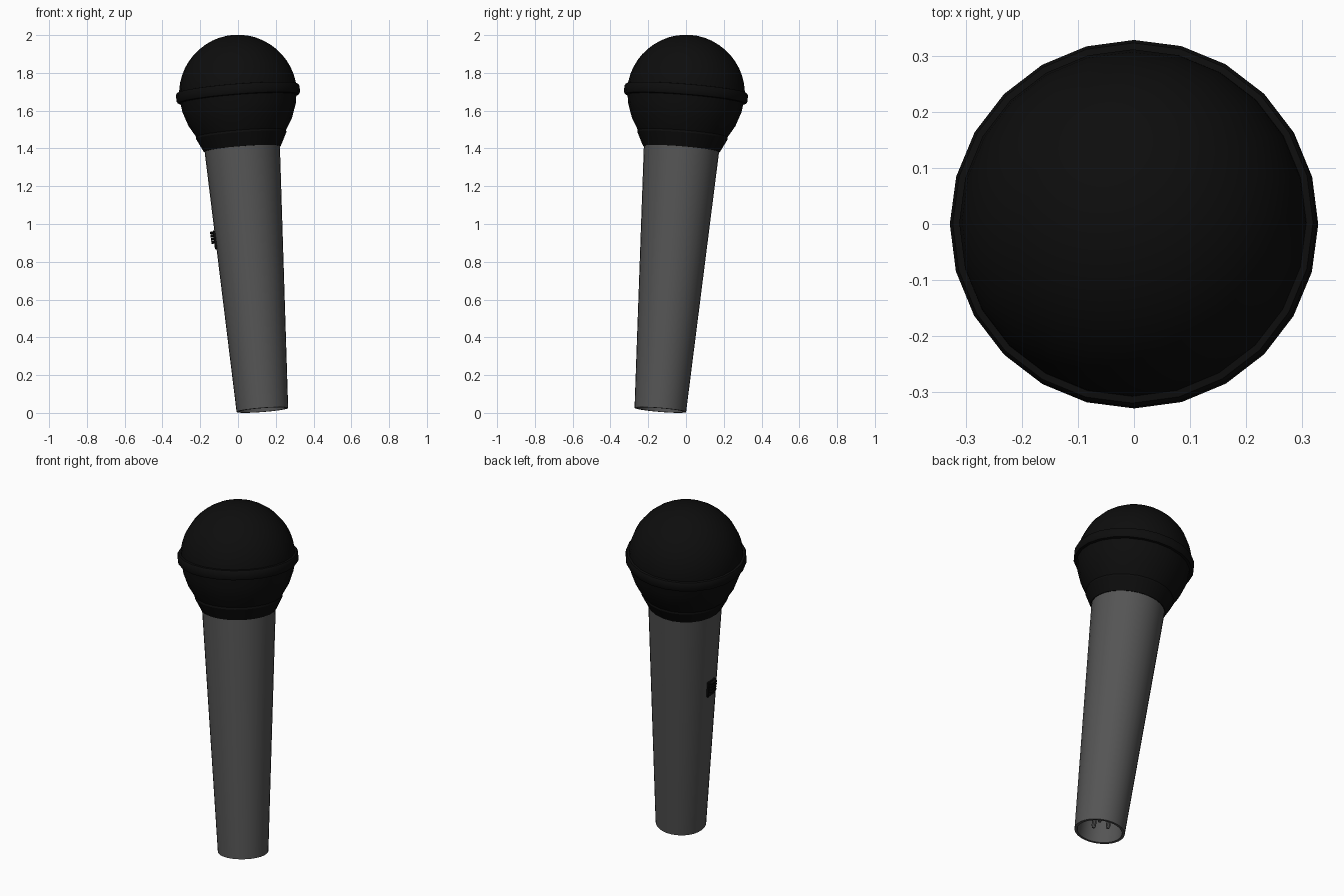
import bpy, bmesh
from math import sin, cos, pi, radians
from mathutils import Vector, Matrix

cube = bpy.data.objects.get("Cube")
if cube:
    bpy.data.objects.remove(cube, do_unlink=True)

# Tilted frame: local z runs up the axis of the microphone from its base
AXIS = Vector((-0.077, 0.081, 1)).normalized()
TILT = Vector((0, 0, 1)).rotation_difference(AXIS).to_matrix().to_4x4()
FRAME = Matrix.Translation((0.129, -0.136, 0.0154)) @ TILT


def material(name, value, rough):
    mat = bpy.data.materials.new(name)
    mat.use_nodes = True
    color = (value, value, value, 1)
    mat.diffuse_color = color
    shader = mat.node_tree.nodes["Principled BSDF"]
    shader.inputs["Base Color"].default_value = color
    shader.inputs["Roughness"].default_value = rough
    return mat


BLACK = material("matte_black", 0.004, 0.8)
GREY = material("dark_grey", 0.09, 0.6)


def finish(name, bm, mat, local=Matrix()):
    bmesh.ops.remove_doubles(bm, verts=bm.verts, dist=1e-5)
    bmesh.ops.recalc_face_normals(bm, faces=bm.faces)
    mesh = bpy.data.meshes.new(name)
    bm.to_mesh(mesh)
    bm.free()
    mesh.materials.append(mat)
    mesh.shade_smooth()
    mesh.set_sharp_from_angle(angle=radians(32))
    obj = bpy.data.objects.new(name, mesh)
    bpy.context.collection.objects.link(obj)
    obj.matrix_world = FRAME @ local
    return obj


def lathe(name, profile, mat, sides=24, closed=False, local=Matrix()):
    """Turn a (radius, height) profile around the local z axis."""
    bm = bmesh.new()
    verts = [bm.verts.new((r, 0, z)) for r, z in profile]
    pairs = list(zip(verts, verts[1:]))
    if closed:
        pairs.append((verts[-1], verts[0]))
    edges = [bm.edges.new(p) for p in pairs]
    bmesh.ops.spin(bm, geom=verts + edges, cent=(0, 0, 0), axis=(0, 0, 1),
                   angle=2 * pi, steps=sides, use_duplicate=False)
    return finish(name, bm, mat, local)


def box(name, size, center, mat, local=Matrix(), bevel=0.0):
    bm = bmesh.new()
    place = Matrix.Translation(center) @ Matrix.Diagonal((*size, 1))
    bmesh.ops.create_cube(bm, size=1, matrix=place)
    if bevel:
        bmesh.ops.bevel(bm, geom=bm.edges[:], offset=bevel, segments=1, affect='EDGES')
    return finish(name, bm, mat, local)


# Tapered handle with a connector recess in its foot
lathe("handle", [(0, 0.14), (0.115, 0.14), (0.122, 0), (0.137, 0),
                 (0.2, 1.395), (0, 1.395)], GREY, sides=32)

# Connector pins
for i in range(3):
    a = radians(45 + 120 * i)
    lathe(f"connector_pin_{i + 1}",
          [(0, 0.03), (0.008, 0.034), (0.012, 0.045), (0.012, 0.141), (0, 0.141)],
          GREY, sides=10, local=Matrix.Translation((0.045 * cos(a), 0.045 * sin(a), 0)))

# Collar between the handle and the grille
lathe("collar", [(0, 1.39), (0.204, 1.39), (0.24, 1.462), (0.238, 1.48), (0, 1.48)], BLACK)

# Grille: flared lower basket and round dome
HEAD_Z, HEAD_R = 1.685, 0.312
lathe("grille_lower", [(0, 1.465), (0.234, 1.465), (0.275, 1.535), (0.301, 1.61),
                       (HEAD_R, HEAD_Z), (0, HEAD_Z)], BLACK)
dome = [(HEAD_R * cos(a), HEAD_Z + HEAD_R * sin(a))
        for a in (i * pi / 24 for i in range(0, 12))]
lathe("grille_dome", [(0, HEAD_Z)] + dome + [(0, HEAD_Z + HEAD_R)], BLACK)

# Raised band around the middle of the grille
lathe("grille_band", [(0.3, 1.655), (0.322, 1.658), (0.328, 1.668), (0.328, 1.702),
                      (0.322, 1.712), (0.3, 1.715)], BLACK, closed=True)

# Sliding switch on the right side, leaning with the taper of the handle
SWITCH = Matrix.Translation((-0.178, 0, 0.92)) @ Matrix.Rotation(radians(-2.6), 4, 'Y')
box("switch_plate", (0.016, 0.066, 0.096), (-0.001, 0, 0), BLACK, SWITCH, 0.003)
for i in range(4):
    box(f"switch_ridge_{i + 1}", (0.02, 0.05, 0.011), (-0.014, 0, -0.012 + 0.017 * i),
        BLACK, SWITCH, 0.002)
